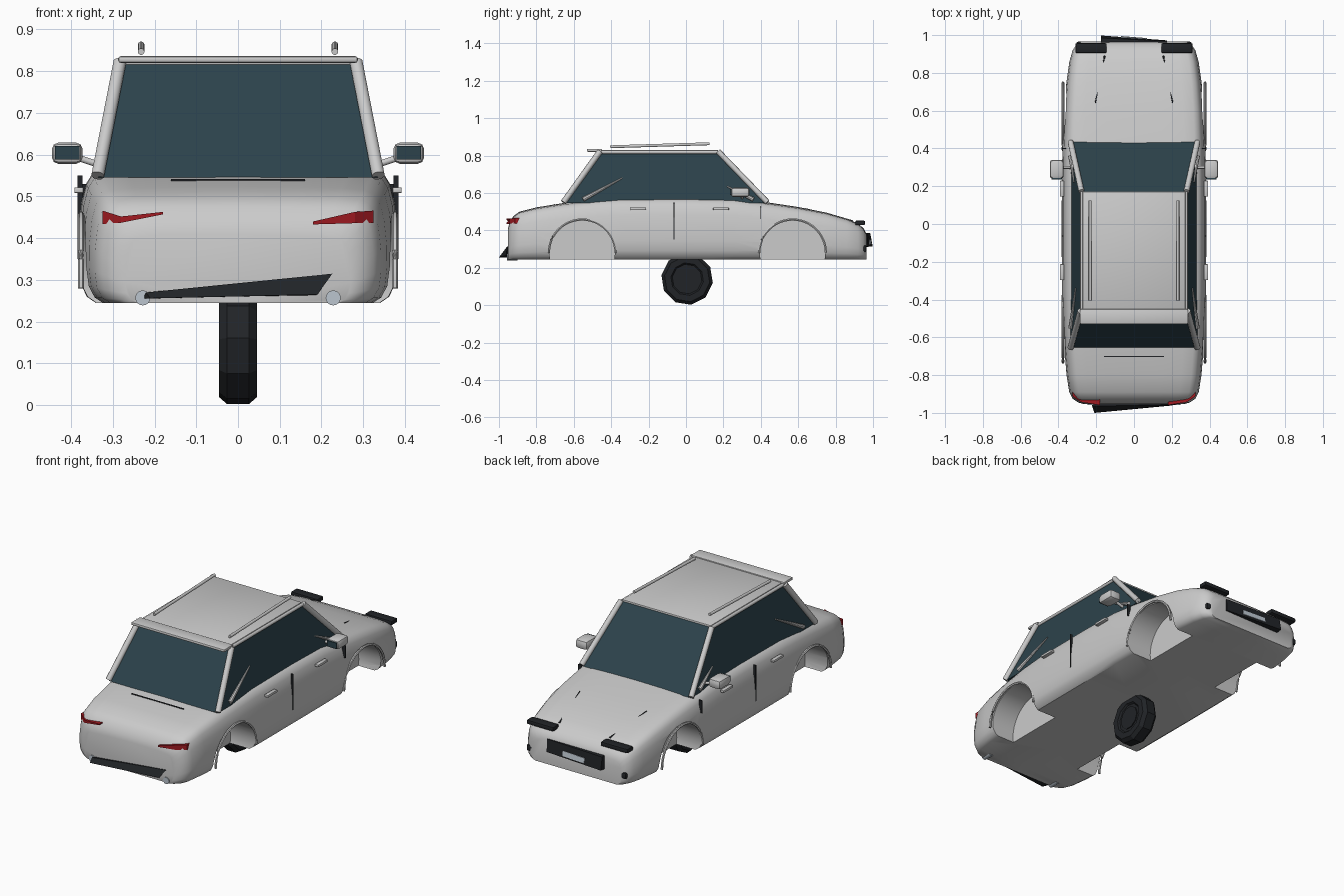
import bpy, bmesh, math
from mathutils import Vector

if "Cube" in bpy.data.objects:
    bpy.data.objects.remove(bpy.data.objects["Cube"])


def material(name, color):
    m = bpy.data.materials.new(name)
    m.diffuse_color = (*color, 1)
    m.use_nodes = True
    m.node_tree.nodes["Principled BSDF"].inputs["Base Color"].default_value = m.diffuse_color
    return m


GLASS = material("tinted_glass", (0.025, 0.055, 0.07))
BLACK = material("black_trim", (0.015, 0.017, 0.02))
RED = material("red_lens", (0.35, 0.01, 0.015))
LENS = material("pale_lens", (0.5, 0.56, 0.62))


def mesh(name, verts, faces, mat=None, smooth=None, bevel=0):
    me = bpy.data.meshes.new(name)
    me.from_pydata([tuple(v) for v in verts], [], faces)
    bm = bmesh.new()
    bm.from_mesh(me)
    bmesh.ops.recalc_face_normals(bm, faces=bm.faces)
    if bevel:
        bmesh.ops.bevel(bm, geom=bm.edges[:], offset=bevel, segments=2, profile=0.5, affect='EDGES')
    bm.to_mesh(me)
    bm.free()
    ob = bpy.data.objects.new(name, me)
    bpy.context.collection.objects.link(ob)
    if mat:
        me.materials.append(mat)
    if smooth:
        smooth_angle(ob, smooth)
    return ob


def smooth_angle(ob, deg):
    bpy.ops.object.select_all(action='DESELECT')
    ob.select_set(True)
    bpy.context.view_layer.objects.active = ob
    bpy.ops.object.shade_smooth_by_angle(angle=math.radians(deg))


def loft(name, rings, mat=None, smooth=None):
    """Skin closed rings of equal length and cap both ends."""
    n = len(rings[0])
    faces = [(i * n + j, i * n + (j + 1) % n, (i + 1) * n + (j + 1) % n, (i + 1) * n + j)
             for i in range(len(rings) - 1) for j in range(n)]
    last = (len(rings) - 1) * n
    faces += [tuple(range(n)), tuple(range(last, last + n))]
    return mesh(name, [v for r in rings for v in r], faces, mat, smooth)


def box(name, lo, hi, mat=None, bevel=0):
    rings = [[(x, lo[1], lo[2]), (x, hi[1], lo[2]), (x, hi[1], hi[2]), (x, lo[1], hi[2])]
             for x in (lo[0], hi[0])]
    verts = rings[0] + rings[1]
    faces = [(0, 1, 2, 3), (4, 5, 6, 7)] + [(j, (j + 1) % 4, 4 + (j + 1) % 4, 4 + j) for j in range(4)]
    return mesh(name, verts, faces, mat, 40 if bevel else None, bevel)


def tube(name, path, r, mat=None, n=10, r_end=None):
    """Round rod along a path, optionally tapering."""
    path = [Vector(p) for p in path]
    rings = []
    for i, p in enumerate(path):
        d = (path[min(i + 1, len(path) - 1)] - path[max(i - 1, 0)]).normalized()
        side = d.cross(Vector((0, 0, 1)) if abs(d.z) < 0.9 else Vector((0, 1, 0))).normalized()
        up = side.cross(d)
        f = i / (len(path) - 1)
        rad = r + ((r if r_end is None else r_end) - r) * f
        rings.append([p + (side * math.cos(a) + up * math.sin(a)) * rad
                      for a in (2 * math.pi * k / n for k in range(n))])
    return loft(name, rings, mat, 40)


def flip(p, s):
    return (p[0] * s, p[1], p[2])


def sided_box(name, lo, hi, s, mat=None, bevel=0):
    xs = sorted((lo[0] * s, hi[0] * s))
    return box(name, (xs[0], lo[1], lo[2]), (xs[1], hi[1], hi[2]), mat, bevel)


# Body shell: rounded sections lofted along y (y, half width, top z)
stations = [(-.952, .27, .41), (-.945, .295, .435), (-.925, .325, .475), (-.89, .343, .50),
            (-.80, .357, .523), (-.65, .37, .547), (-.50, .378, .565), (-.35, .382, .575),
            (0, .383, .577), (.25, .382, .573), (.42, .378, .552), (.60, .37, .525),
            (.75, .358, .495), (.86, .342, .463), (.92, .325, .437), (.95, .305, .41), (.965, .28, .38)]
section = [(.0, 0), (.89, 0), (.945, .045), (.985, .14), (1, .3), (.998, .5), (.98, .72),
           (.95, .86), (.91, .935), (.85, .972), (.7, .99), (.4, .997), (0, 1)]
loop = section + [(-u, v) for u, v in section[-2:0:-1]]
Z0 = .245
body = loft("body_shell", [[(u * w, y, Z0 + v * (t - Z0)) for u, v in loop] for y, w, t in stations])

# Wheel wells cut from the sides
for y in (-.555, .57):
    for s in (-1, 1):
        cut = tube("well_cutter", [(.22 * s, y, .28), (.5 * s, y, .28)], .175, n=40)
        cut.hide_render = True
        mod = body.modifiers.new("well", 'BOOLEAN')
        mod.operation, mod.solver, mod.object = 'DIFFERENCE', 'EXACT', cut
        bpy.ops.object.select_all(action='DESELECT')
        bpy.context.view_layer.objects.active = body
        body.select_set(True)
        bpy.ops.object.modifier_apply(modifier=mod.name)
        bpy.data.objects.remove(cut)
smooth_angle(body, 35)

# Glass cabin and roof
loft("cabin_glass", [[(-.335, -.655, .545), (.335, -.655, .545), (.335, .435, .545), (-.335, .435, .545)],
                     [(-.275, -.46, .822), (.275, -.46, .822), (.275, .17, .822), (-.275, .17, .822)]], GLASS)
box("roof_panel", (-.272, -.465, .814), (.272, .172, .83), None, .005)
box("rear_roof_spoiler", (-.287, -.53, .82), (.287, -.45, .836), None, .006)

# Parts mirrored on both sides
for s in (-1, 1):
    tube("front_pillar", [flip(p, s) for p in ((.336, .435, .55), (.278, .172, .822))], .015)
    tube("rear_pillar", [flip(p, s) for p in ((.336, -.655, .55), (.283, -.46, .822))], .016)
    tube("side_roof_beam", [flip(p, s) for p in ((.276, -.46, .818), (.276, .172, .818))], .009)
    tube("roof_rail", [flip(p, s) for p in ((.232, -.405, .847), (.232, .125, .863))], .008)
    tube("rear_window_strip", [flip(p, s) for p in ((.336, -.55, .565), (.31, -.34, .68))], .012, None, 8, .003)
    tube("front_window_strip", [flip(p, s) for p in ((.337, .36, .565), (.318, .22, .635))], .012, None, 8, .003)

    # Door mirror
    sided_box("mirror_housing", (.372, .24, .578), (.446, .34, .629), s, None, .016)
    sided_box("mirror_glass", (.38, .236, .588), (.438, .243, .621), s, GLASS)
    tube("mirror_arm", [flip(p, s) for p in ((.33, .30, .575), (.39, .30, .595))], .008)

    # Door handles and panel gaps
    for y in (-.255, .187):
        sided_box("door_handle", (.37, y - .042, .508), (.392, y + .042, .522), s, None, .003)
    sided_box("door_gap", (.372, -.067, .35), (.3845, -.062, .55), s, BLACK)
    sided_box("front_door_gap", (.36, .398, .46), (.381, .402, .53), s, BLACK)

    # Thin arch trims
    for y in (-.555, .57):
        arc = [(.376 * s, y + .178 * math.cos(a), .28 + .178 * math.sin(a))
               for a in (math.pi * k / 24 for k in range(25))]
        tube("arch_trim", arc, .007, None, 6)

    # Headlight, fog light and bonnet crease
    sided_box("headlight", (.145, .905, .428), (.31, .957, .452), s, BLACK, .006)
    sided_box("fog_light", (.265, .925, .285), (.305, .965, .32), s, BLACK, .008)
    tube("bonnet_crease", [flip(p, s) for p in ((.205, .64, .516), (.155, .89, .45))], .003, BLACK, 6, .005)

    # Tail light: block with a tapering inner blade
    outer = [(.325, -.905), (.28, -.935), (.18, -.951)]
    hgt = [(.436, .466), (.436, .463), (.433, .44)] if s > 0 else [(.434, .466), (.437, .452), (.457, .463)]
    rings = [[(x * s, y - .008, a), (x * s, y - .008, b), (x * s, y + .045, b), (x * s, y + .045, a)]
             for (x, y), (a, b) in zip(outer, hgt)]
    loft("tail_light", rings, RED)
    # Exhaust tip
    tube("exhaust_tip", [(.228 * s, -.90, .257), (.228 * s, -.957, .257)], .018, LENS, 16)

# Front grille and plate, slightly skewed
loft("front_grille", [[(-.175, .955, .31), (-.175, .998, .315), (-.175, .985, .385), (-.175, .945, .385)],
                      [(.175, .955, .315), (.175, .972, .315), (.175, .968, .385), (.175, .945, .385)]], BLACK)
loft("number_plate", [[(-.07, .97, .325), (-.07, .995, .325), (-.07, .989, .352), (-.07, .97, .352)],
                      [(.07, .97, .325), (.07, .984, .325), (.07, .98, .352), (.07, .97, .352)]], LENS)

# Skewed rear diffuser wedge
loft("rear_diffuser", [[(-.23, -.94, .255), (-.21, -1.0, .256), (-.22, -.965, .27), (-.22, -.94, .268)],
                       [(.18, -.94, .262), (.19, -.962, .265), (.226, -.955, .315), (.226, -.94, .315)]], BLACK)
box("boot_gap", (-.16, -.705, .535), (.16, -.70, .542), BLACK)

# Single faceted wheel under the middle
N = 10
profile = [(-.036, .08), (-.045, .088), (-.045, .122), (-.026, .139), (.026, .139),
           (.045, .122), (.045, .088), (.036, .08)]
loft("wheel", [[(x, r * math.cos(a) + .006, .1395 + r * math.sin(a))
                for a in (2 * math.pi * (k + .5) / N + .16 for k in range(N))] for x, r in profile], BLACK)
for s in (-1, 1):
    tube("wheel_hub", [(.03 * s, .006, .1395), (.041 * s, .006, .1395)], .065, BLACK, N)
